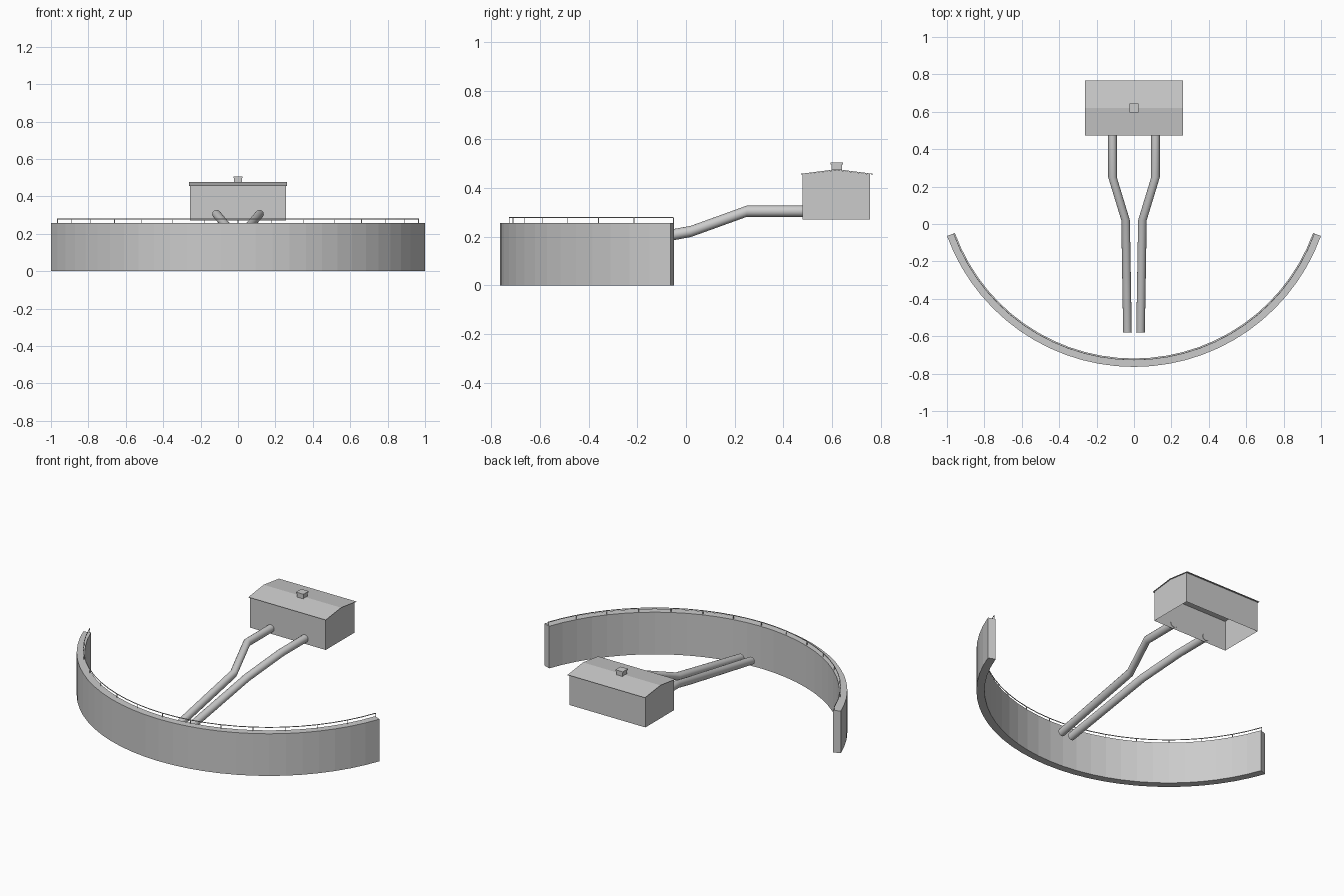
import bpy, bmesh
from math import radians, cos, sin

if "Cube" in bpy.data.objects:
    bpy.data.objects.remove(bpy.data.objects["Cube"])

CY, R_OUT, R_IN, R_RAIL = 0.30, 1.064, 1.019, 1.027   # shared arc centre and radii
TOP = 0.257


def make(name, verts, faces):
    me = bpy.data.meshes.new(name)
    me.from_pydata(verts, [], faces)
    bm = bmesh.new()
    bm.from_mesh(me)
    bmesh.ops.recalc_face_normals(bm, faces=bm.faces)
    bm.to_mesh(me)
    bm.free()
    ob = bpy.data.objects.new(name, me)
    bpy.context.collection.objects.link(ob)
    return ob


def box(name, lo, hi):
    v = [(x, y, z) for z in (lo[2], hi[2]) for y in (lo[1], hi[1]) for x in (lo[0], hi[0])]
    f = [(0, 1, 3, 2), (4, 5, 7, 6), (0, 1, 5, 4), (2, 3, 7, 6), (0, 2, 6, 4), (1, 3, 7, 5)]
    return make(name, v, f)


def arc_bar(name, r0, r1, z0, z1, n=28):
    """Rectangular section swept along the wall's 140 degree arc."""
    v, f = [], []
    for i in range(n + 1):
        a = radians(-160 + 140 * i / n)
        for r, z in ((r0, z0), (r1, z0), (r1, z1), (r0, z1)):
            v.append((r * cos(a), CY + r * sin(a), z))
    for i in range(n):
        for k in range(4):
            a, b = i * 4 + k, i * 4 + (k + 1) % 4
            f.append((a, b, b + 4, a + 4))
    f += [(0, 1, 2, 3), tuple(n * 4 + k for k in range(4))]
    return make(name, v, f)


def pipe(name, points, radius, sides=16):
    """Round pipe with mitred bends and capped ends; rings face along y."""
    v, f = [], []
    for p in points:
        for k in range(sides):
            a = radians(360 * k / sides)
            v.append((p[0] + radius * cos(a), p[1], p[2] + radius * sin(a)))
    for i in range(len(points) - 1):
        for k in range(sides):
            a, b = i * sides + k, i * sides + (k + 1) % sides
            f.append((a, b, b + sides, a + sides))
    n = (len(points) - 1) * sides
    f += [tuple(range(sides)), tuple(range(n, n + sides))]
    ob = make(name, v, f)
    bpy.ops.object.select_all(action='DESELECT')
    ob.select_set(True)
    bpy.context.view_layer.objects.active = ob
    bpy.ops.object.shade_smooth_by_angle(angle=radians(30))
    return ob


# curved dam wall and its thin guard rail
arc_bar("dam_wall", R_IN, R_OUT, 0, TOP)
arc_bar("guard_rail", R_RAIL - 0.0015, R_RAIL + 0.0015, 0.277, 0.281)
for i in range(15):
    a = radians(-160 + 10 * i)
    x, y, t = R_RAIL * cos(a), CY + R_RAIL * sin(a), 0.0015
    box(f"rail_post_{i + 1}", (x - t, y - t, TOP), (x + t, y + t, 0.278))

# pair of water pipes from the wall to the power house
for s, side in ((-1, "left"), (1, "right")):
    pipe(f"{side}_pipe", [(s * 0.035, -0.58, 0.11), (s * 0.045, 0.02, 0.222),
                          (s * 0.115, 0.25, 0.305), (s * 0.115, 0.483, 0.305)], 0.023)

# power house: gabled walls, open underneath
X, Y0, YM, Y1, Z0, Z1, ZR = 0.256, 0.48, 0.62, 0.757, 0.272, 0.457, 0.474
prof = [(Y0, Z0), (Y0, Z1), (YM, ZR), (Y1, Z1), (Y1, Z0)]
make("house_walls", [(x, y, z) for x in (-X, X) for y, z in prof],
     [(0, 1, 2, 3, 4), (5, 6, 7, 8, 9), (0, 1, 6, 5), (3, 4, 9, 8)])

# thin overhanging roof
sec = [(0.473, 0.456), (YM, 0.475), (0.768, 0.456), (0.768, 0.459), (YM, 0.478), (0.473, 0.459)]
make("house_roof", [(x, y, z) for x in (-0.261, 0.261) for y, z in sec],
     [(k, (k + 1) % 6, (k + 1) % 6 + 6, k + 6) for k in range(6)]
     + [(0, 1, 4, 5), (1, 2, 3, 4), (6, 7, 10, 11), (7, 8, 9, 10)])

# roof vent with cap
box("vent_stem", (-0.021, YM - 0.021, 0.468), (0.021, YM + 0.021, 0.498))
box("vent_cap", (-0.025, YM - 0.025, 0.498), (0.025, YM + 0.025, 0.506))
